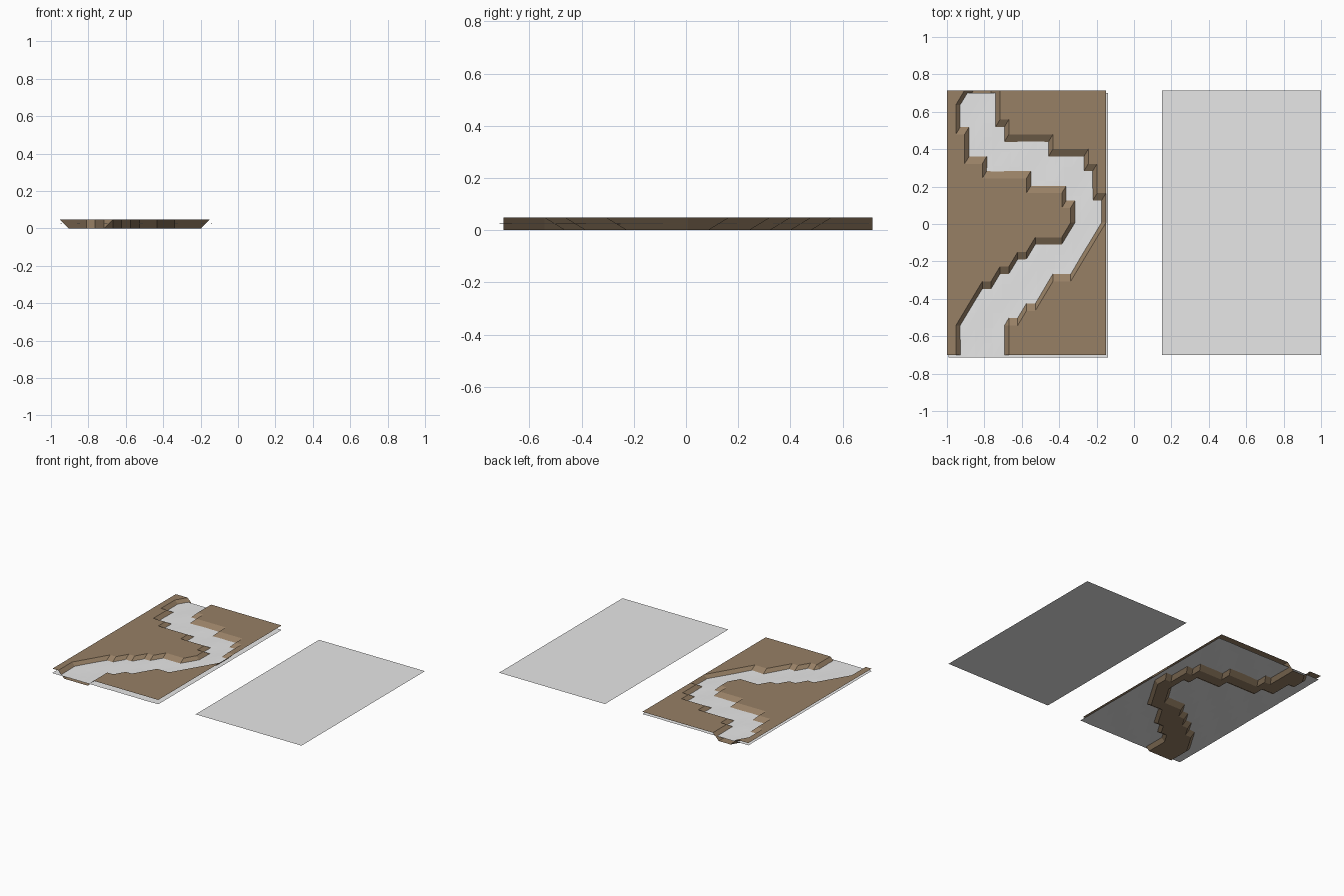
import bpy, math

if "Cube" in bpy.data.objects:
    bpy.data.objects.remove(bpy.data.objects["Cube"])

def material(name, rgb):
    m = bpy.data.materials.new(name)
    m.diffuse_color = (*rgb, 1)
    m.use_nodes = True
    m.node_tree.nodes["Principled BSDF"].inputs["Base Color"].default_value = m.diffuse_color
    return m

brown = material("earth brown", (0.31, 0.215, 0.13))
grey = material("pale grey", (0.8, 0.8, 0.8))

def grid_sheet(name, x0, x1, y0, y1, nx, ny, height, mat):
    """Sheet of triangles; rows run from the back (y1) to the front (y0)."""
    verts = [(x0 + (x1 - x0) * i / nx, y1 + (y0 - y1) * j / ny, height(i, j))
             for j in range(ny + 1) for i in range(nx + 1)]
    faces = []
    for j in range(ny):
        for i in range(nx):
            a = j * (nx + 1) + i
            b, c, d = a + 1, a + nx + 1, a + nx + 2
            faces += [(a, c, b), (b, c, d)]
    me = bpy.data.meshes.new(name)
    me.from_pydata(verts, [], faces)
    me.materials.append(mat)
    ob = bpy.data.objects.new(name, me)
    bpy.context.collection.objects.link(ob)
    return ob

# River bed: first and last sunken column in every row, back to front
LEFT = [3, 2, 2, 3, 3, 5, 10, 14, 15, 15, 14, 10, 8, 6, 4, 3, 2, 2, 2]
RIGHT = [5, 5, 5, 6, 11, 15, 16, 16, 17, 17, 16, 15, 14, 11, 10, 8, 6, 6, 6]

def bed_height(i, j):
    return 0.0 if LEFT[j] <= i <= RIGHT[j] else 0.048

# Faint ripples on the water
def ripple(i, j):
    return 0.024 + 0.001 * math.sin(i * 1.3 + j * 0.7) * math.cos(j * 0.9 - i * 0.4)

# Land with the river channel
grid_sheet("river_land", -1.0, -0.15, -0.70, 0.715, 18, 18, bed_height, brown)
# Water surface, slightly offset from the land
grid_sheet("water_surface", -0.992, -0.14, -0.714, 0.701, 18, 18, ripple, grey)
# Separate flat sheet beside it
grid_sheet("flat_sheet", 0.15, 1.0, -0.70, 0.715, 1, 1, lambda i, j: 0.024, grey)
